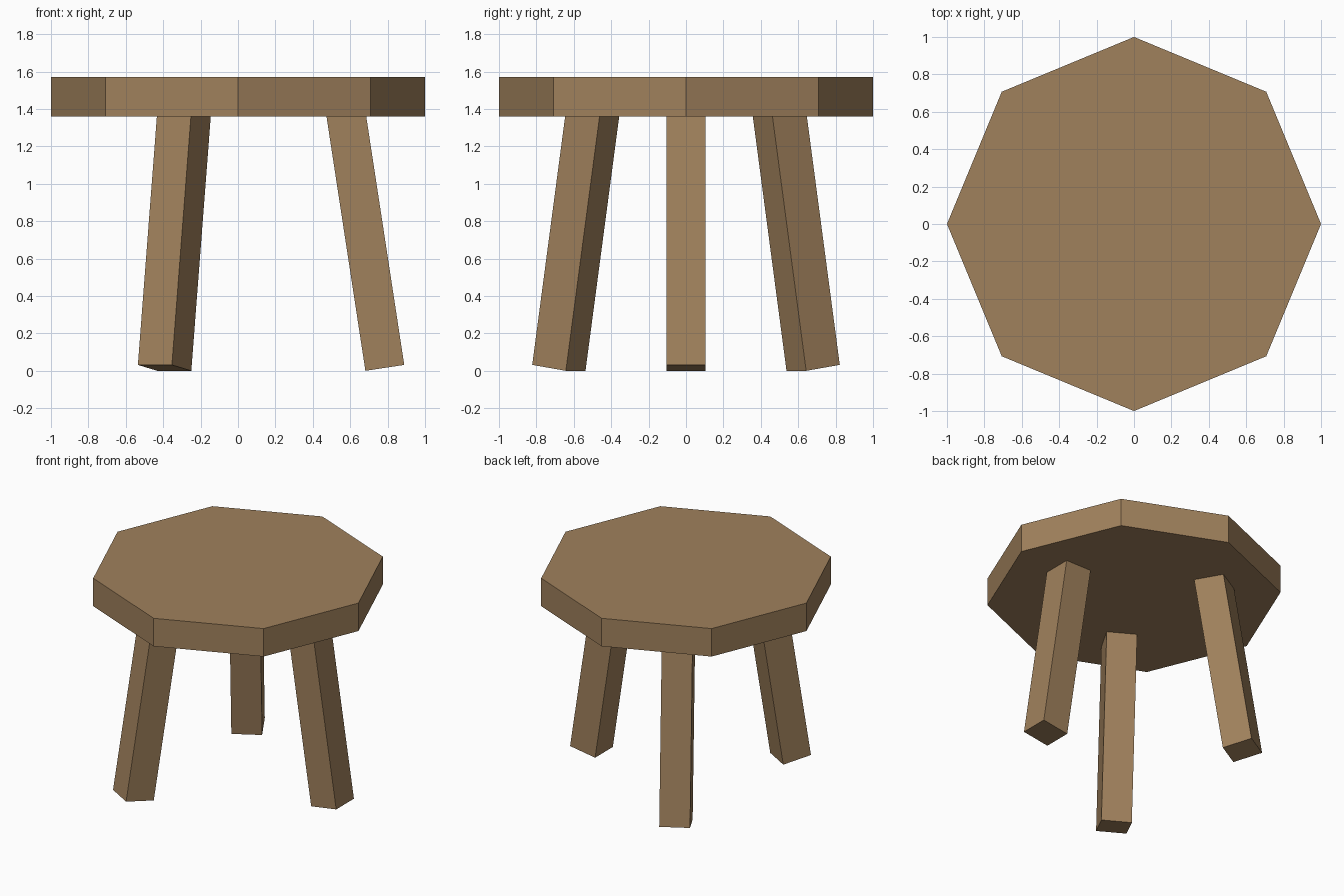
import bpy, math
from mathutils import Matrix, Vector

if "Cube" in bpy.data.objects:
    bpy.data.objects.remove(bpy.data.objects["Cube"])

wood = bpy.data.materials.new("brown wood")
wood.diffuse_color = (0.352, 0.220, 0.108, 1)
wood.use_nodes = True
wood.node_tree.nodes["Principled BSDF"].inputs["Base Color"].default_value = wood.diffuse_color

SEAT_BOTTOM, SEAT_TOP = 1.36, 1.57
LEG_W, LEG_LEN, TILT = 0.21, 1.42, math.radians(8.7)


def finish(obj, name):
    obj.name = name
    obj.data.materials.append(wood)


# Octagonal seat slab with corners on the axes
bpy.ops.mesh.primitive_cylinder_add(
    vertices=8, radius=1, depth=SEAT_TOP - SEAT_BOTTOM,
    location=(0, 0, (SEAT_TOP + SEAT_BOTTOM) / 2))
finish(bpy.context.object, "seat")

# Three splayed square legs, their tops sunk into the seat
foot = Vector((0.785, 0, math.sin(TILT) * LEG_W / 2))
for i in range(3):
    bpy.ops.mesh.primitive_cube_add(size=1)
    leg = bpy.context.object
    leg.data.transform(
        Matrix.Rotation(math.radians(120 * i), 4, 'Z')
        @ Matrix.Translation(foot)
        @ Matrix.Rotation(-TILT, 4, 'Y')
        @ Matrix.Diagonal((LEG_W, LEG_W, LEG_LEN, 1))
        @ Matrix.Translation((0, 0, 0.5)))
    finish(leg, f"leg_{i + 1}")
